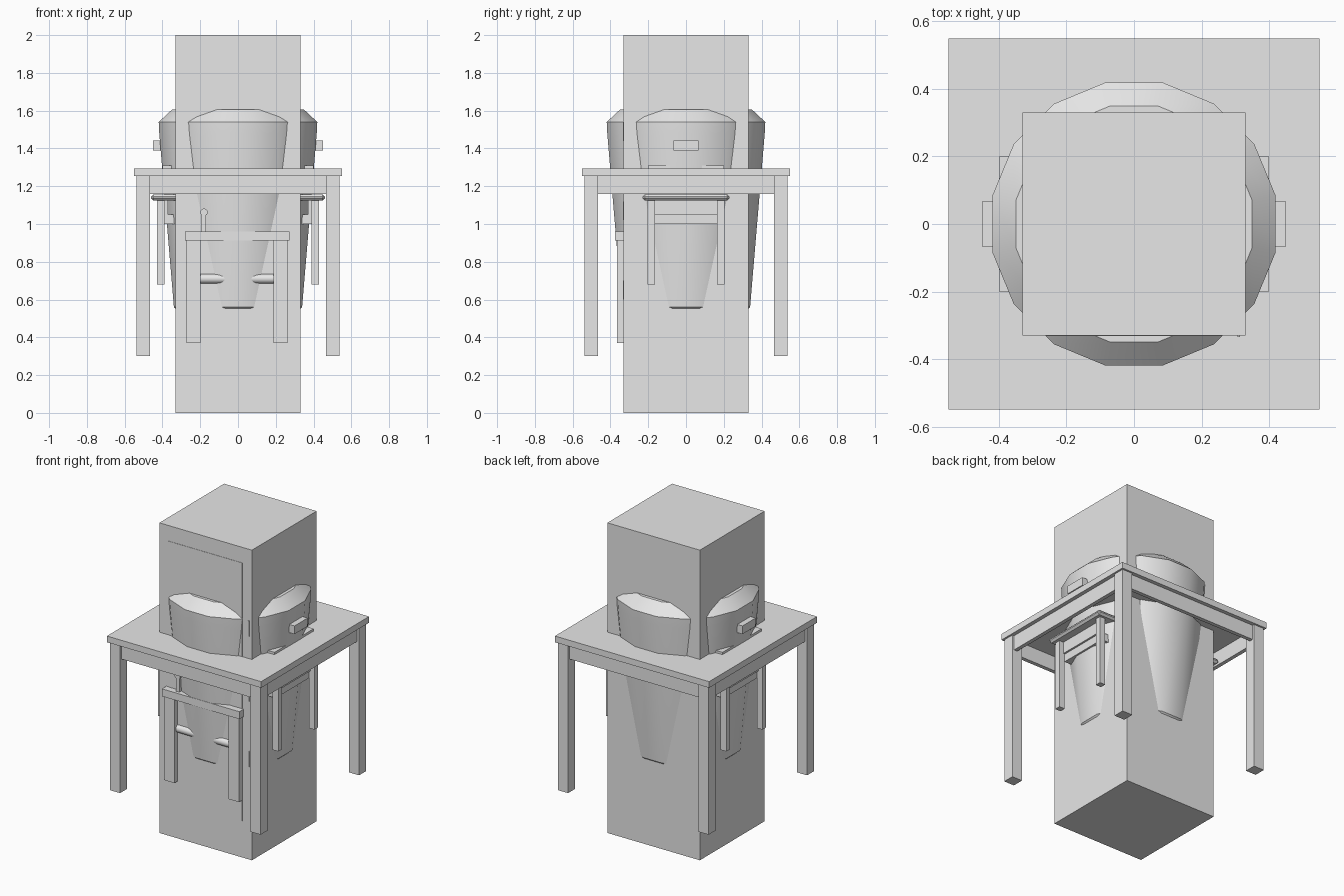
import bpy, bmesh, math
from mathutils import Matrix

old = bpy.data.objects.get("Cube")
if old:
    bpy.data.objects.remove(old)

grey = bpy.data.materials.new("plain_grey")
grey.use_nodes = True
grey.diffuse_color = (0.8, 0.8, 0.8, 1)
grey.node_tree.nodes["Principled BSDF"].inputs["Base Color"].default_value = (0.8, 0.8, 0.8, 1)


def finish(name, bm):
    bmesh.ops.recalc_face_normals(bm, faces=bm.faces)
    mesh = bpy.data.meshes.new(name)
    bm.to_mesh(mesh)
    bm.free()
    mesh.materials.append(grey)
    obj = bpy.data.objects.new(name, mesh)
    bpy.context.collection.objects.link(obj)
    return obj


def box(name, x, y, z):
    """Box from (low, high) ranges on each axis."""
    bm = bmesh.new()
    bmesh.ops.create_cube(bm, size=1)
    for v in bm.verts:
        for i, (low, high) in enumerate((x, y, z)):
            v.co[i] = low if v.co[i] < 0 else high
    return finish(name, bm)


def smooth(obj):
    bpy.ops.object.select_all(action="DESELECT")
    obj.select_set(True)
    bpy.context.view_layer.objects.active = obj
    bpy.ops.object.shade_smooth_by_angle(angle=math.radians(30))


def lathe(name, profile, sides):
    """Closed turned shape from (radius, height) points."""
    bm = bmesh.new()
    rings = []
    for r, z in profile:
        angles = [(i + 0.5) * math.tau / sides for i in range(sides)]
        rings.append([bm.verts.new((r * math.cos(a), r * math.sin(a), z)) for a in angles])
    for low, high in zip(rings, rings[1:]):
        for i in range(sides):
            j = (i + 1) % sides
            bm.faces.new((low[i], low[j], high[j], high[i]))
    bm.faces.new(rings[0])
    bm.faces.new(rings[-1])
    obj = finish(name, bm)
    smooth(obj)
    return obj


def span(s, a, b):
    """Range a..b mirrored to the side s."""
    return tuple(sorted((s * a, s * b)))


# Tall cabinet with a thin door plate and hinges
box("cabinet", (-0.33, 0.33), (-0.33, 0.33), (0, 2))
box("door", (-0.262, 0.262), (-0.332, -0.32), (0.235, 1.9))
for z in (0.6, 1.02, 1.44):
    box("hinge", (0.306, 0.314), (-0.334, -0.32), (z, z + 0.1))

# Tapered tub with side grips
lathe("tub", [(0.335, 0.55), (0.346, 0.56), (0.425, 1.48), (0.428, 1.54), (0.357, 1.605)], 16)
for s in (-1, 1):
    box("tub_grip", span(s, 0.39, 0.45), (-0.067, 0.067), (1.39, 1.443))

# Table
box("table_top", (-0.55, 0.55), (-0.55, 0.55), (1.255, 1.295))
for s in (-1, 1):
    for t in (-1, 1):
        box("table_leg", span(s, 0.465, 0.538), span(t, 0.465, 0.538), (0.3, 1.255))
    box("table_apron_side", span(s, 0.5, 0.525), (-0.47, 0.47), (1.16, 1.255))
    box("table_apron", (-0.47, 0.47), span(s, 0.5, 0.525), (1.16, 1.255))

# Bench passing through the cabinet, with legs and rails at both ends
seat = box("bench_seat", (-0.46, 0.46), (-0.23, 0.23), (1.125, 1.157))
bevel = seat.modifiers.new("rounded_corners", "BEVEL")
bevel.width = 0.012
box("bench_upper_slab", (-0.4, 0.4), (-0.2, 0.2), (1.28, 1.31))
for s in (-1, 1):
    for t in (-1, 1):
        box("bench_leg", span(s, 0.39, 0.43), span(t, 0.165, 0.203), (0.68, 1.125))
    box("bench_rail", span(s, 0.37, 0.4), (-0.17, 0.17), (1.05, 1.125))
    box("bench_panel", span(s, 0.3, 0.388), (-0.17, 0.17), (1.0, 1.05))

# Front frame: top bar, legs, round rung and small lever
box("frame_bar", (-0.28, 0.272), (-0.375, -0.3), (0.912, 0.96))
box("frame_leg_right", (-0.272, -0.198), (-0.365, -0.3), (0.37, 0.912))
box("frame_leg_left", (0.187, 0.263), (-0.365, -0.3), (0.37, 0.912))
rung = lathe("frame_rung", [(0.025, -0.2), (0.025, 0.19)], 16)
rung.matrix_world = Matrix.Translation((0, -0.327, 0.71)) @ Matrix.Rotation(math.pi / 2, 4, "Y")
box("lever", (-0.193, -0.17), (-0.355, -0.325), (0.95, 1.06))
knob = lathe("lever_knob", [(0.02, -0.018), (0.02, 0.018)], 12)
knob.matrix_world = Matrix.Translation((-0.18, -0.342, 1.062)) @ Matrix.Rotation(math.pi / 2, 4, "X")
